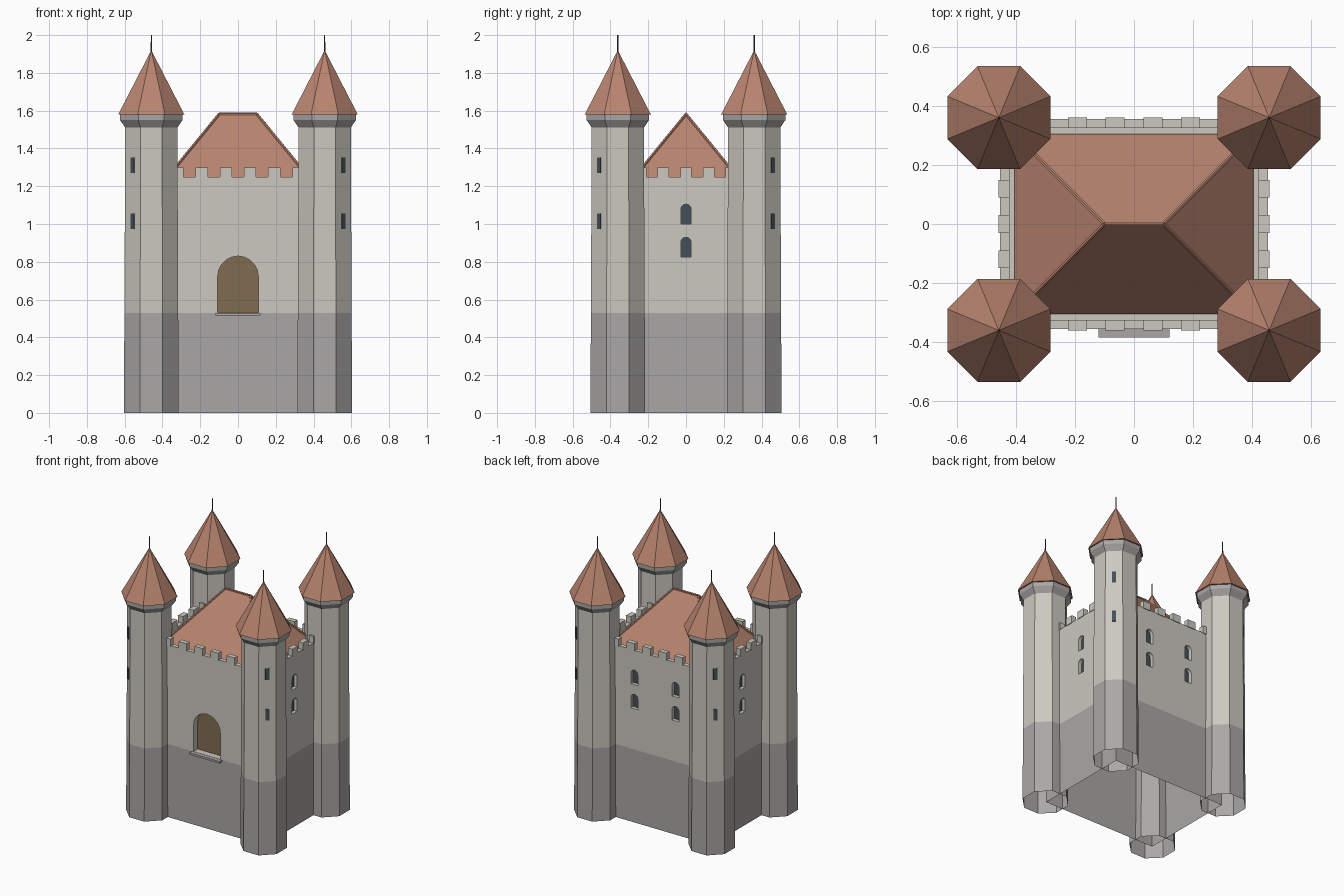
import bpy, bmesh
from math import pi, cos, sin
from mathutils import Matrix, Vector

if "Cube" in bpy.data.objects:
    bpy.data.objects.remove(bpy.data.objects["Cube"])


def material(name, rgb):
    m = bpy.data.materials.new(name)
    m.diffuse_color = (*rgb, 1)
    m.use_nodes = True
    m.node_tree.nodes["Principled BSDF"].inputs["Base Color"].default_value = m.diffuse_color
    return m


WALL = material("pale_stone", (0.60, 0.58, 0.52))
BASE = material("grey_stone", (0.40, 0.39, 0.38))
ROOF = material("roof_tile", (0.48, 0.23, 0.16))
WOOD = material("door_wood", (0.22, 0.15, 0.08))
DARK = material("dark_glass", (0.06, 0.08, 0.10))
IRON = material("iron", (0.08, 0.08, 0.08))


def finish(name, bm, mats):
    bmesh.ops.recalc_face_normals(bm, faces=bm.faces)
    me = bpy.data.meshes.new(name)
    bm.to_mesh(me)
    bm.free()
    for m in mats:
        me.materials.append(m)
    ob = bpy.data.objects.new(name, me)
    bpy.context.collection.objects.link(ob)
    return ob


def loft(name, loops, mats, bands=None):
    """Closed solid through a stack of loops; bands gives a material index per band."""
    bm = bmesh.new()
    rows = [[bm.verts.new(p) for p in loop] for loop in loops]
    n = len(rows[0])
    for b, (lo, hi) in enumerate(zip(rows, rows[1:])):
        for i in range(n):
            j = (i + 1) % n
            f = bm.faces.new((lo[i], lo[j], hi[j], hi[i]))
            f.material_index = bands[b] if bands else 0
    bm.faces.new(rows[0][::-1])
    bm.faces.new(rows[-1])
    return finish(name, bm, mats)


def octagon(x, y, half, z):
    r = half / cos(pi / 8)
    return [(x + r * cos(pi / 8 + k * pi / 4), y + r * sin(pi / 8 + k * pi / 4), z) for k in range(8)]


def rect(hx, hy, z):
    return [(-hx, -hy, z), (hx, -hy, z), (hx, hy, z), (-hx, hy, z)]


def box(bm, centre, size, turn=0):
    m = Matrix.Translation(centre) @ Matrix.Rotation(turn, 4, 'Z') @ Matrix.Diagonal((*size, 1))
    bmesh.ops.create_cube(bm, size=1, matrix=m)


def open_bottom(ob):
    bm = bmesh.new()
    bm.from_mesh(ob.data)
    low = [f for f in bm.faces if all(v.co.z < 1e-4 for v in f.verts)]
    bmesh.ops.delete(bm, geom=low, context='FACES_ONLY')
    bm.to_mesh(ob.data)
    bm.free()


def arch(name, w, z0, z1, u, dist, turn, inner, outer, mat):
    """Arched prism facing -y, turned about z; inner/outer are offsets from the wall plane."""
    r = w / 2
    pts = [(-r, z0), (r, z0)] + [(r * cos(a * pi / 10), z1 - r + r * sin(a * pi / 10)) for a in range(11)]
    place = Matrix.Rotation(turn, 4, 'Z') @ Matrix.Translation((u, -dist, 0))
    loops = [[place @ Vector((x, -o, z)) for x, z in pts] for o in (inner, outer)]
    return loft(name, loops, [mat])


# Keep: hollow walls with grey plinth, parapet and roof deck
HX, HY, SPLIT = 0.455, 0.357, 0.53
keep = loft("keep_walls", [rect(HX, HY, 0), rect(HX, HY, SPLIT), rect(HX, HY, 1.25),
                           rect(HX - .033, HY - .031, 1.25), rect(HX - .033, HY - .031, 1.2)],
            [WALL, BASE], [1, 0, 0, 0])

# Recessed door and windows: (name, width, bottom, top, offset, distance, turn, depth, material)
openings = [("door", .215, SPLIT + .001, .83, 0, HY, 0, .05, WOOD)]
for z0, row in ((.825, "lower"), (1.0, "upper")):
    for u, dist, turn, side in ((0, HX, pi / 2, "right"), (0, HX, -pi / 2, "left"),
                                (-.165, HY, pi, "back_a"), (.165, HY, pi, "back_b")):
        openings.append((f"window_{side}_{row}", .055, z0, z0 + .105, u, dist, turn, .03, DARK))
for name, w, z0, z1, u, dist, turn, depth, mat in openings:
    cutter = arch("cutter", w, z0, z1, u, dist, turn, -depth, .05, WALL)
    mod = keep.modifiers.new("cut", 'BOOLEAN')
    mod.operation, mod.solver, mod.object = 'DIFFERENCE', 'EXACT', cutter
    bpy.context.view_layer.objects.active = keep
    bpy.ops.object.modifier_apply(modifier=mod.name)
    bpy.data.objects.remove(cutter)
    arch(name, w, z0, z1, u, dist, turn, -depth, -depth + .004, mat)
open_bottom(keep)

# Door sill
bm = bmesh.new()
box(bm, (0, -.367, .522), (.24, .036, .015))
finish("door_sill", bm, [BASE])

# Merlons
bm = bmesh.new()
for s in (-1, 1):
    for i in range(6):
        box(bm, ((i - 2.5) * .128, s * .344, 1.2725), (.064, .036, .055))
    for i in range(-2, 3):
        box(bm, (s * .441, i * .12, 1.2725), (.038, .06, .055))
finish("merlons", bm, [WALL])

# Hipped roof with ridge and hip caps
EX, EY, EZ, RX, RZ = .405, .305, 1.21, .10, 1.582
bm = bmesh.new()
e = [bm.verts.new(p) for p in rect(EX, EY, EZ)]
a, b = bm.verts.new((-RX, 0, RZ)), bm.verts.new((RX, 0, RZ))
for f in ((e[0], e[1], b, a), (e[1], e[2], b), (e[2], e[3], a, b), (e[3], e[0], a), e[::-1]):
    bm.faces.new(f)
finish("keep_roof", bm, [ROOF])

bm = bmesh.new()
caps = [((-RX, 0, RZ), (RX, 0, RZ))]
caps += [((sx * RX, 0, RZ), (sx * EX, sy * EY, EZ)) for sx in (-1, 1) for sy in (-1, 1)]
for p, q in caps:
    p, q = Vector(p), Vector(q)
    m = Matrix.Translation((p + q) / 2) @ (q - p).to_track_quat('Z', 'Y').to_matrix().to_4x4()
    bmesh.ops.create_cone(bm, cap_ends=True, segments=6, radius1=.008, radius2=.008,
                          depth=(q - p).length, matrix=m)
finish("roof_ridge_caps", bm, [ROOF])

# Four corner towers
for sx, sy, tag in ((-1, -1, "front_left"), (1, -1, "front_right"), (-1, 1, "back_left"), (1, 1, "back_right")):
    x, y = sx * .459, sy * .361

    def rings(*spec):
        return [octagon(x, y, h, z) for h, z in spec]

    # Tapered shaft, flared cornice, pointed roof
    shaft = loft(f"tower_{tag}", rings((.145, 0), (.1425, SPLIT), (.138, 1.52)), [WALL, BASE], [1, 0])
    open_bottom(shaft)
    loft(f"tower_cornice_{tag}", rings((.138, 1.51), (.165, 1.55), (.165, 1.58)), [BASE])
    bm = bmesh.new()
    bmesh.ops.create_cone(bm, cap_ends=True, segments=8, radius1=.175 / cos(pi / 8), radius2=0, depth=.34,
                          matrix=Matrix.Translation((x, y, 1.75)) @ Matrix.Rotation(pi / 8, 4, 'Z'))
    finish(f"tower_roof_{tag}", bm, [ROOF])

    # Spire
    bm = bmesh.new()
    bmesh.ops.create_cone(bm, cap_ends=True, segments=6, radius1=.004, radius2=.003, depth=.1,
                          matrix=Matrix.Translation((x, y, 1.95)))
    finish(f"spire_{tag}", bm, [IRON])

    # Arrow slits on the outward diagonal face
    bm = bmesh.new()
    for z, h in ((1.31, .1393), (1.015, .1405)):
        d = h / 2 ** .5
        box(bm, (x + sx * d, y + sy * d, z), (.028, .006, .082), sx * sy * -pi / 4)
    finish(f"arrow_slits_{tag}", bm, [DARK])
